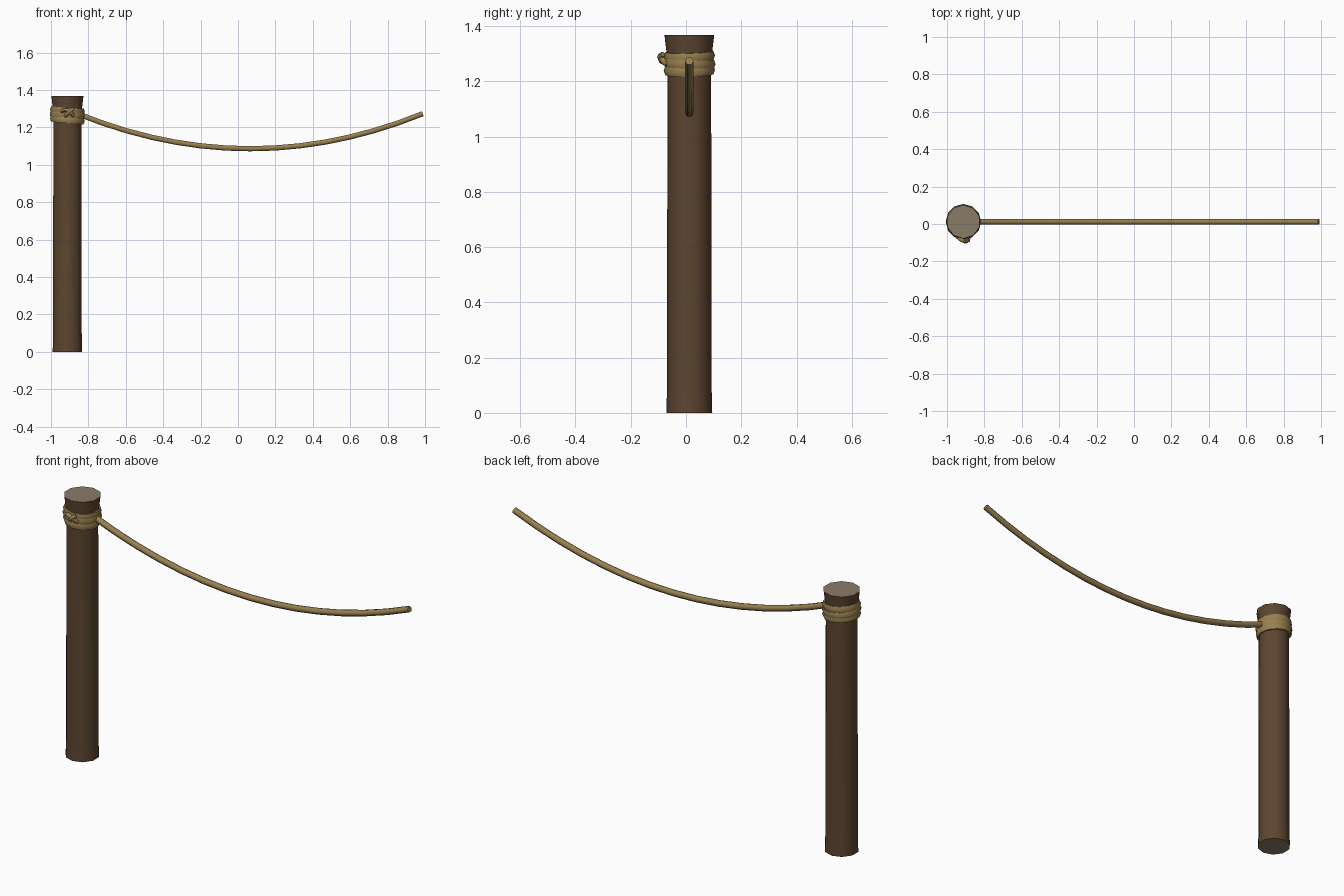
import bpy, bmesh, math
from mathutils import Vector, Matrix

if "Cube" in bpy.data.objects:
    bpy.data.objects.remove(bpy.data.objects["Cube"])

CX, CY = -0.912, 0.012


def material(name, rgb):
    m = bpy.data.materials.new(name)
    lin = [((c / 255 + 0.055) / 1.055) ** 2.4 for c in rgb]
    m.diffuse_color = (*lin, 1)
    m.use_nodes = True
    m.node_tree.nodes["Principled BSDF"].inputs["Base Color"].default_value = m.diffuse_color
    return m


bark = material("dark bark", (92, 69, 48))
cut_wood = material("cut wood", (138, 123, 105))
hemp = material("hemp rope", (152, 128, 80))


def finish(name, bm, mats, angle=40):
    bmesh.ops.recalc_face_normals(bm, faces=bm.faces)
    me = bpy.data.meshes.new(name)
    bm.to_mesh(me)
    bm.free()
    ob = bpy.data.objects.new(name, me)
    bpy.context.collection.objects.link(ob)
    for m in mats:
        me.materials.append(m)
    bpy.ops.object.select_all(action='DESELECT')
    ob.select_set(True)
    bpy.context.view_layer.objects.active = ob
    bpy.ops.object.shade_smooth_by_angle(angle=math.radians(angle))
    return ob


def skin(bm, rings, closed=False):
    """Bridge equal vertex rings, capping the ends when open."""
    n = len(rings[0])
    vs = [[bm.verts.new(p) for p in r] for r in rings]
    pairs = list(zip(vs, vs[1:])) + ([(vs[-1], vs[0])] if closed else [])
    for a, b in pairs:
        for i in range(n):
            j = (i + 1) % n
            bm.faces.new((a[i], a[j], b[j], b[i]))
    if not closed:
        bm.faces.new(vs[0][::-1])
        bm.faces.new(vs[-1])


def tube(bm, pts, r, sides=6, side_axis=Vector((0, 1, 0))):
    """Sweep a round section along an open path."""
    pts = [Vector(p) for p in pts]
    rings = []
    for i, p in enumerate(pts):
        t = (pts[min(i + 1, len(pts) - 1)] - pts[max(i - 1, 0)]).normalized()
        u = (side_axis - t * side_axis.dot(t)).normalized()
        v = t.cross(u)
        rings.append([p + r * (math.cos(a) * u + math.sin(a) * v)
                      for a in (math.tau * k / sides for k in range(sides))])
    skin(bm, rings)


# Post: ten-sided, slightly flared at foot and head, pale cut ends
bm = bmesh.new()
profile = [(0.083, 0), (0.0805, 0.10), (0.080, 0.65), (0.079, 1.22), (0.082, 1.30), (0.090, 1.367)]
skin(bm, [[(CX + r * math.sin(math.tau * k / 10), CY + r * math.cos(math.tau * k / 10), z)
           for k in range(10)] for r, z in profile])
bm.normal_update()
for f in bm.faces:
    f.material_index = 1 if abs(f.normal.z) > 0.9 else 0
finish("post", bm, [bark, cut_wood])

# Wrapping: three tilted coils stacked around the post
bm = bmesh.new()
for z, tilt_x, tilt_y, major in ((1.240, 0.02, 0.09, 0.081), (1.266, -0.05, 0.06, 0.083), (1.291, 0.03, 0.08, 0.081)):
    rot = Matrix.Rotation(tilt_y, 4, 'Y') @ Matrix.Rotation(tilt_x, 4, 'X')
    rings = []
    for k in range(12):
        a = math.tau * k / 12
        ring = []
        for s in range(6):
            b = math.tau * s / 6
            rad = major + 0.012 * math.cos(b)
            p = rot @ Vector((rad * math.cos(a), rad * math.sin(a), 0.019 * math.sin(b)))
            ring.append(p + Vector((CX, CY, z)))
        rings.append(ring)
    skin(bm, rings, closed=True)
finish("rope_wrapping", bm, [hemp], 60)

# Knot: two crossing strands on the front of the wrapping
bm = bmesh.new()
tube(bm, [(-0.945, -0.068, 1.285), (-0.925, -0.084, 1.293), (-0.905, -0.093, 1.290),
          (-0.890, -0.084, 1.275), (-0.880, -0.068, 1.262)], 0.011, 6, Vector((0, 0.3, 1)))
tube(bm, [(-0.925, -0.070, 1.262), (-0.912, -0.088, 1.272), (-0.898, -0.095, 1.289),
          (-0.882, -0.084, 1.298)], 0.010, 6, Vector((0, 1, 0.3)))
finish("knot", bm, [hemp], 60)

# Hanging rope: sagging curve leaving the wrapping toward +x
bm = bmesh.new()
path = []
for i in range(15):
    x = -0.86 + (0.988 + 0.86) * i / 14
    d = x - 0.065
    path.append((x, CY, 1.086 + 0.22 * d * d))
tube(bm, path, 0.016, 6)
finish("hanging_rope", bm, [hemp], 65)
